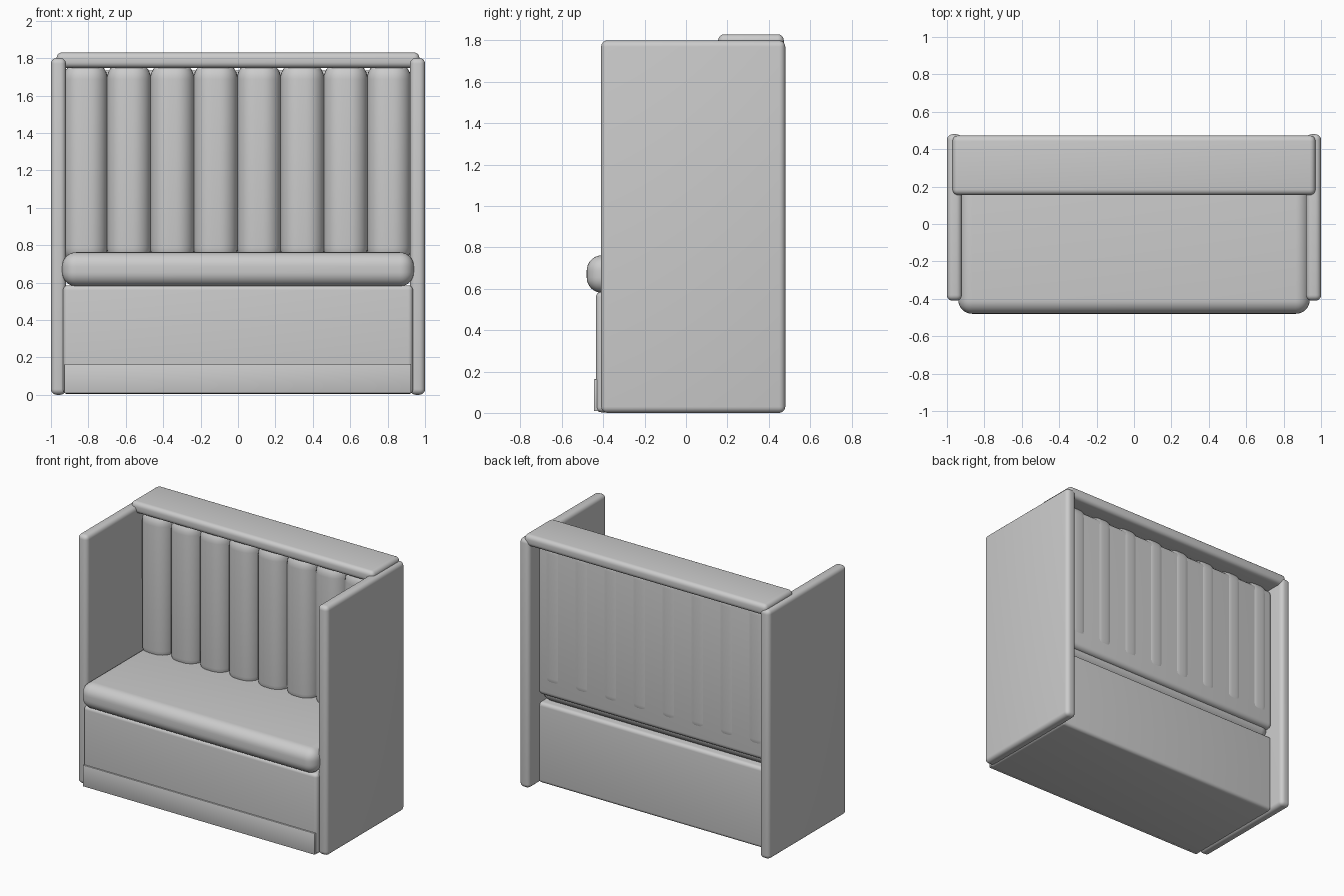
import bpy

if "Cube" in bpy.data.objects:
    bpy.data.objects.remove(bpy.data.objects["Cube"])


def soft_box(name, x, y, z, bevel, segments=5):
    """Box given by (min, max) ranges, with rounded edges and smooth shading."""
    bpy.ops.mesh.primitive_cube_add(size=1)
    ob = bpy.context.object
    ob.name = name
    ob.location = [(a + b) / 2 for a, b in (x, y, z)]
    ob.scale = [b - a for a, b in (x, y, z)]
    bpy.ops.object.transform_apply(location=False, rotation=False, scale=True)
    mod = ob.modifiers.new("round_edges", "BEVEL")
    mod.width = bevel
    mod.segments = segments
    mod.limit_method = "NONE"
    bpy.ops.object.modifier_apply(modifier=mod.name)
    bpy.ops.object.shade_smooth_by_angle(angle=0.6)
    return ob


# Tall side panels
soft_box("side_panel_left", (-1.0, -0.92), (-0.41, 0.48), (0, 1.80), 0.03)
soft_box("side_panel_right", (0.92, 1.0), (-0.41, 0.48), (0, 1.80), 0.03)

# Base box and kick board
soft_box("base", (-0.935, 0.935), (-0.435, 0.36), (0.003, 0.585), 0.025)
soft_box("kick_board", (-0.93, 0.925), (-0.445, -0.40), (0.008, 0.163), 0.004, 2)

# Seat cushion with full round edges
soft_box("seat_cushion", (-0.94, 0.94), (-0.48, 0.34), (0.58, 0.762), 0.075, 8)

# Back board behind the padding
soft_box("back_board", (-0.93, 0.93), (0.29, 0.372), (0.645, 1.735), 0.035)

# Vertical padded channels of the backrest
count, pitch, width = 8, 0.2317, 0.236
for i in range(count):
    cx = (i - (count - 1) / 2) * pitch - 0.004
    soft_box(f"back_channel_{i + 1}", (cx - width / 2, cx + width / 2),
             (0.172, 0.376), (0.69, 1.785), 0.098, 8)

# Wide top rail
soft_box("top_rail", (-0.97, 0.97), (0.155, 0.473), (1.748, 1.83), 0.03)
